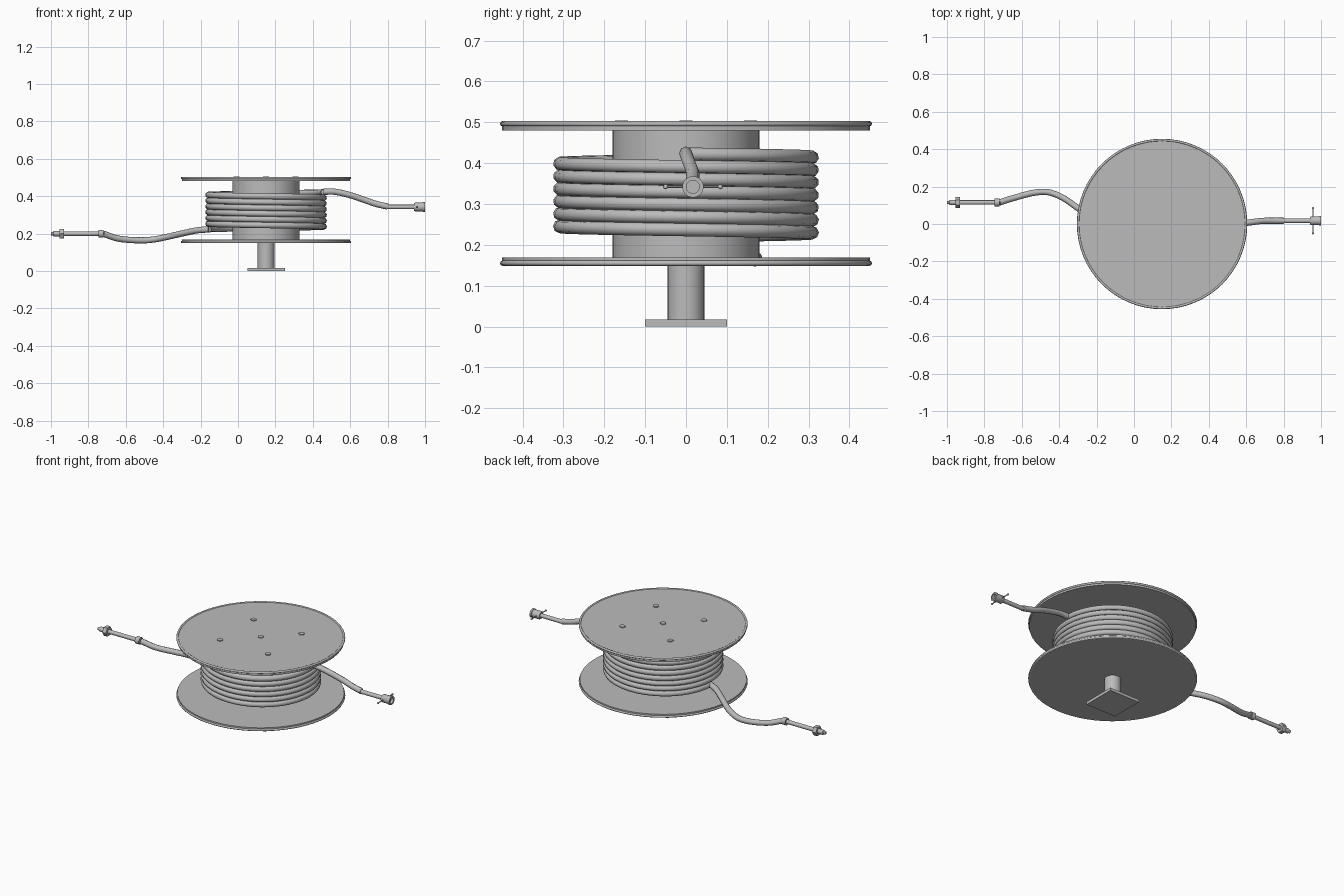
import bpy, bmesh, math
from mathutils import Vector

if "Cube" in bpy.data.objects:
    bpy.data.objects.remove(bpy.data.objects["Cube"])

CX = 0.15          # reel axis
grey = bpy.data.materials.new("plain grey")
grey.diffuse_color = (0.5, 0.5, 0.5, 1)
grey.use_nodes = True
grey.node_tree.nodes["Principled BSDF"].inputs["Base Color"].default_value = grey.diffuse_color


def finish(obj, name, angle=35):
    obj.name = name
    obj.data.materials.append(grey)
    bpy.ops.object.select_all(action='DESELECT')
    obj.select_set(True)
    bpy.context.view_layer.objects.active = obj
    if obj.type == 'MESH':
        bpy.ops.object.shade_smooth_by_angle(angle=math.radians(angle))
    return obj


def lathe(name, profile, origin, axis=(0, 0, 1), sides=32):
    """Spin (radius, distance) pairs about an axis through origin."""
    bm = bmesh.new()
    verts = [bm.verts.new((r, 0, d)) for r, d in profile]
    edges = [bm.edges.new(p) for p in zip(verts, verts[1:])]
    bmesh.ops.spin(bm, geom=verts + edges, cent=(0, 0, 0), axis=(0, 0, 1),
                   angle=math.tau, steps=sides, use_merge=True)
    bmesh.ops.remove_doubles(bm, verts=bm.verts, dist=1e-5)
    bmesh.ops.recalc_face_normals(bm, faces=bm.faces)
    mesh = bpy.data.meshes.new(name)
    bm.to_mesh(mesh)
    bm.free()
    obj = bpy.data.objects.new(name, mesh)
    bpy.context.collection.objects.link(obj)
    obj.location = origin
    obj.rotation_euler = Vector(axis).to_track_quat('Z', 'Y').to_euler()
    return finish(obj, name)


def cylinder(name, radius, length, origin, axis=(0, 0, 1), sides=32):
    return lathe(name, [(0, 0), (radius, 0), (radius, length), (0, length)],
                 origin, axis, sides)


def catmull(points, steps=8):
    """Smooth path through a few points."""
    p = [Vector(q) for q in points]
    p = [2 * p[0] - p[1]] + p + [2 * p[-1] - p[-2]]
    out = []
    for a, b, c, d in zip(p, p[1:], p[2:], p[3:]):
        for i in range(steps):
            t = i / steps
            out.append(0.5 * (2 * b + (c - a) * t + (2 * a - 5 * b + 4 * c - d) * t * t
                              + (3 * b - a - 3 * c + d) * t ** 3))
    return out + [p[-2]]


def tube(name, points, radius, sides=8):
    curve = bpy.data.curves.new(name, 'CURVE')
    curve.dimensions = '3D'
    curve.bevel_depth = radius
    curve.bevel_resolution = sides // 2 - 2
    curve.use_fill_caps = True
    spline = curve.splines.new('POLY')
    spline.points.add(len(points) - 1)
    for sp, q in zip(spline.points, points):
        sp.co = (*q, 1)
    obj = bpy.data.objects.new(name, curve)
    bpy.context.collection.objects.link(obj)
    bpy.ops.object.select_all(action='DESELECT')
    obj.select_set(True)
    bpy.context.view_layer.objects.active = obj
    bpy.ops.object.convert(target='MESH')
    return finish(bpy.context.object, name, 50)


# Foot plate and post
bpy.ops.mesh.primitive_cube_add(size=1, location=(CX, 0, 0.0085))
plate = bpy.context.object
plate.scale = (0.2, 0.2, 0.017)
finish(plate, "foot_plate")
cylinder("post", 0.045, 0.14, (CX, 0, 0.015))

# Drum and the two flanges with rolled rims
cylinder("drum", 0.18, 0.32, (CX, 0, 0.165), sides=48)
for name, z, rim_z in (("lower_flange", 0.15, 0.155), ("upper_flange", 0.48, 0.4965)):
    cylinder(name, 0.45, 0.019, (CX, 0, z), sides=64)
    bpy.ops.mesh.primitive_torus_add(major_radius=0.449, minor_radius=0.0065,
                                     major_segments=64, minor_segments=8,
                                     location=(CX, 0, rim_z))
    finish(bpy.context.object, name + "_rim", 50)

# Flange bolts
for i, (x, y) in enumerate([(0, 0), (-1, -1), (-1, 1), (1, -1), (1, 1)]):
    cylinder(f"bolt_{i}", 0.016, 0.012, (CX + x * 0.158, y * 0.158, 0.492), sides=12)

# Hose: inlet tail, rising clockwise winding, outlet tail
R, HOSE, TURNS, STEPS = 0.309, 0.0165, 6.5, 40
winding = []
for i in range(int(TURNS * STEPS) + 1):
    a = math.pi - math.tau * i / STEPS
    winding.append(Vector((CX + R * math.cos(a), R * math.sin(a),
                           0.222 + 0.2 * i / (TURNS * STEPS))))
tube("wound_hose", winding, HOSE)
tube("inlet_hose", catmull([(-0.72, 0.115, 0.199), (-0.64, 0.14, 0.173), (-0.54, 0.166, 0.164),
                            (-0.46, 0.17, 0.167), (-0.38, 0.14, 0.182), (-0.30, 0.085, 0.2),
                            (-0.22, 0.03, 0.217), (-0.155, 0, 0.222)]), HOSE)
tube("outlet_hose", catmull([(0.457, 0, 0.423), (0.52, 0.0, 0.423), (0.60, 0.006, 0.405),
                             (0.68, 0.016, 0.378), (0.74, 0.017, 0.358), (0.80, 0.017, 0.344)]), HOSE)

# Inlet end: collar, pipe, hex nut and nipple
IN = (0.115, 0.199)
cylinder("inlet_collar", 0.021, 0.026, (-0.72, *IN), (-1, 0, 0), 16)
cylinder("inlet_pipe", 0.012, 0.2, (-0.74, *IN), (-1, 0, 0), 16)
cylinder("inlet_nut", 0.029, 0.024, (-0.93, *IN), (-1, 0, 0), 6)
lathe("inlet_nipple", [(0, 0), (0.014, 0), (0.014, 0.032), (0.009, 0.036), (0.009, 0.046), (0, 0.046)],
      (-0.954, *IN), (-1, 0, 0), 16)

# Outlet end: pipe, coupling and cross pin with ball tips
OUT = (0.017, 0.342)
cylinder("outlet_pipe", 0.012, 0.15, (0.79, *OUT), (1, 0, 0), 16)
lathe("coupling", [(0, 0), (0.019, 0), (0.023, 0.006), (0.023, 0.048), (0.026, 0.05), (0.026, 0.06),
                   (0.016, 0.06), (0.016, 0.045), (0, 0.045)], (0.94, *OUT), (1, 0, 0), 24)
cylinder("cross_pin", 0.003, 0.136, (0.957, OUT[0] - 0.068, OUT[1]), (0, 1, 0), 8)
for side in (-1, 1):
    bpy.ops.mesh.primitive_uv_sphere_add(segments=12, ring_count=8, radius=0.006,
                                         location=(0.957, OUT[0] + side * 0.067, OUT[1]))
    finish(bpy.context.object, "pin_tip_" + ("left" if side < 0 else "right"))
